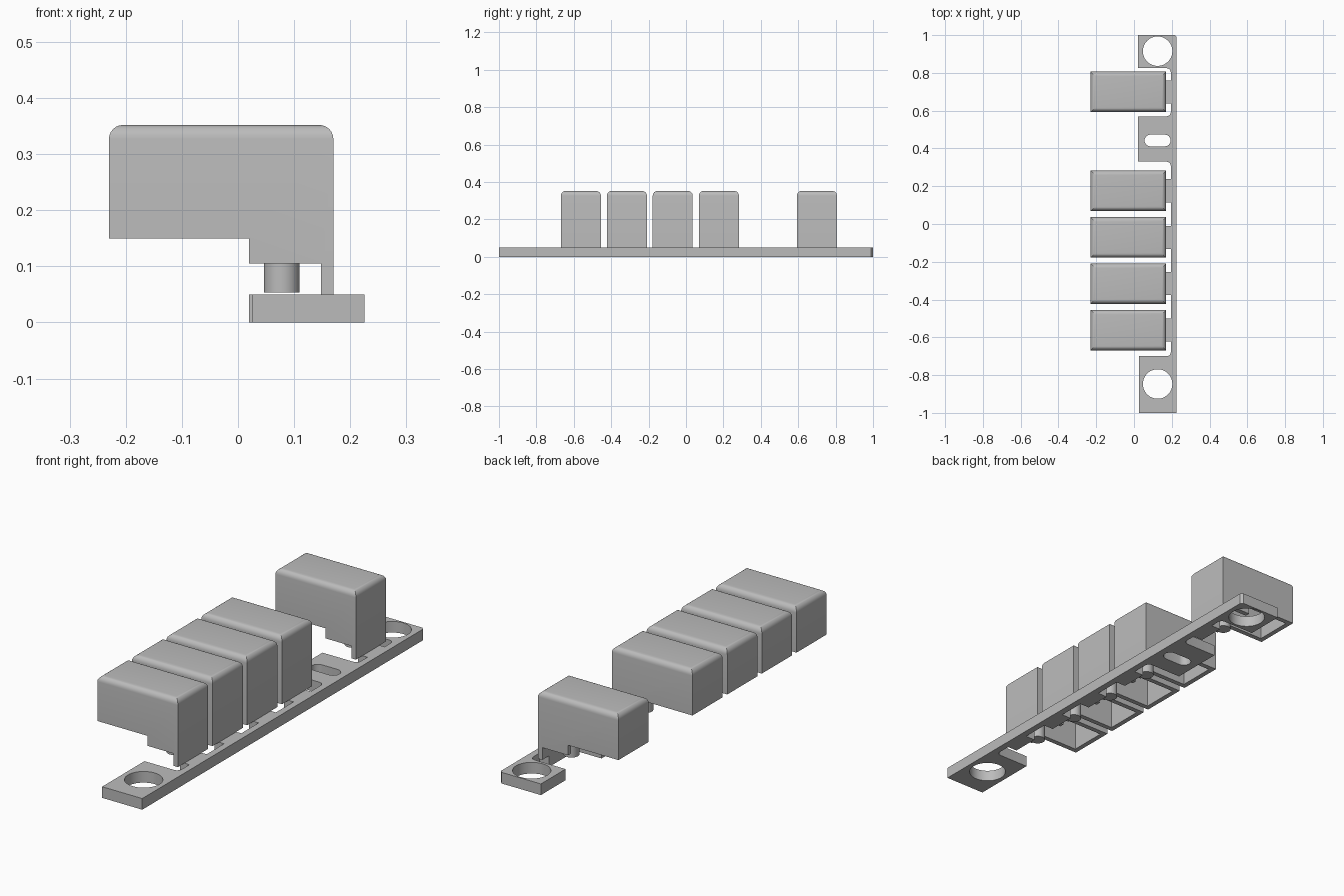
import bpy, bmesh, math

if "Cube" in bpy.data.objects:
    bpy.data.objects.remove(bpy.data.objects["Cube"])

grey = bpy.data.materials.new("grey plastic")
grey.diffuse_color = (0.5, 0.5, 0.5, 1)
grey.use_nodes = True
grey.node_tree.nodes["Principled BSDF"].inputs["Base Color"].default_value = grey.diffuse_color


def finish(name, bm):
    bmesh.ops.recalc_face_normals(bm, faces=bm.faces)
    me = bpy.data.meshes.new(name)
    bm.to_mesh(me)
    bm.free()
    me.materials.append(grey)
    ob = bpy.data.objects.new(name, me)
    bpy.context.collection.objects.link(ob)
    return ob


def prism(name, pts, vec, bevel_top=None):
    """Extrude a closed outline of 3D points along vec."""
    bm = bmesh.new()
    f = bm.faces.new([bm.verts.new(p) for p in pts])
    ext = bmesh.ops.extrude_face_region(bm, geom=[f])["geom"]
    bmesh.ops.translate(bm, vec=vec, verts=[v for v in ext if isinstance(v, bmesh.types.BMVert)])
    if bevel_top:
        zmax = max(v.co.z for v in bm.verts)
        edges = [e for e in bm.edges if all(v.co.z > zmax - 1e-5 for v in e.verts)]
        bmesh.ops.bevel(bm, geom=edges, offset=bevel_top, segments=6, profile=0.5, affect='EDGES')
    return finish(name, bm)


def box(name, x0, x1, y0, y1, z0, z1):
    return prism(name, [(x0, y0, z0), (x1, y0, z0), (x1, y1, z0), (x0, y1, z0)], (0, 0, z1 - z0))


def arc(cx, cy, r, a0, a1, n):
    return [(cx + r * math.cos(math.radians(a0 + (a1 - a0) * i / n)),
             cy + r * math.sin(math.radians(a0 + (a1 - a0) * i / n))) for i in range(n + 1)]


def flat(name, pts, z0, z1):
    return prism(name, [(x, y, z0) for x, y in pts], (0, 0, z1 - z0))


def cut(ob, cutter):
    m = ob.modifiers.new("cut", 'BOOLEAN')
    m.operation = 'DIFFERENCE'
    m.solver = 'EXACT'
    m.object = cutter
    bpy.context.view_layer.objects.active = ob
    bpy.ops.object.modifier_apply(modifier=m.name)
    bpy.data.objects.remove(cutter)


def smooth(ob):
    bpy.ops.object.select_all(action='DESELECT')
    ob.select_set(True)
    bpy.context.view_layer.objects.active = ob
    bpy.ops.object.shade_smooth_by_angle(angle=math.radians(30))


# Mounting strip: a thin spine with three tabs and filleted inner corners
SPINE, EDGE, R, T = 0.195, 0.225, 0.022, 0.05
outline = [(EDGE, -1), (EDGE, 0.99), (0.215, 1), (0.02, 1), (0.02, 0.825)]
outline += arc(SPINE - R, 0.825 - R, R, 90, 0, 5)
outline += arc(SPINE - R, 0.57 + R, R, 0, -90, 5)
outline += [(0.02, 0.57), (0.02, 0.33)]
outline += arc(SPINE - R, 0.33 - R, R, 90, 0, 5)
outline += arc(SPINE - R, -0.70 + R, R, 0, -90, 5)
outline += [(0.026, -0.70), (0.026, -1)]
strip = flat("mounting_strip", outline, 0, T)

# Two screw holes and one slot
for y in (0.915, -0.847):
    cut(strip, flat("hole_cutter", arc(0.125, y, 0.078, 0, 352.5, 47), -0.1, 0.2))
slot = arc(0.163, 0.442, 0.031, -90, 90, 12) + arc(0.087, 0.442, 0.031, 90, 270, 12)
cut(strip, flat("slot_cutter", slot, -0.1, 0.2))
smooth(strip)

# Hollow button caps, each with a rear leg, flexible hinge and plunger
W, WALL = 0.214, 0.022
profile = [(-0.23, 0.15), (0.02, 0.15), (0.02, 0.105), (0.148, 0.105),
           (0.148, T), (0.17, T), (0.17, 0.352), (-0.23, 0.352)]
for i, y in enumerate((-0.562, -0.316, -0.071, 0.176, 0.70)):
    cap = prism(f"button_cap_{i+1}", [(x, y - W / 2, z) for x, z in profile], (0, W, 0), 0.025)
    cut(cap, box("cavity_cutter", -0.23 + WALL, 0.148, y - W / 2 + WALL, y + W / 2 - WALL, 0, 0.33))
    smooth(cap)
    box(f"hinge_{i+1}", 0.148, SPINE + 0.005, y - 0.061, y + 0.061, 0, T)
    smooth(flat(f"plunger_{i+1}", arc(0.078, y, 0.032, 0, 348.75, 31), 0.053, 0.332))
